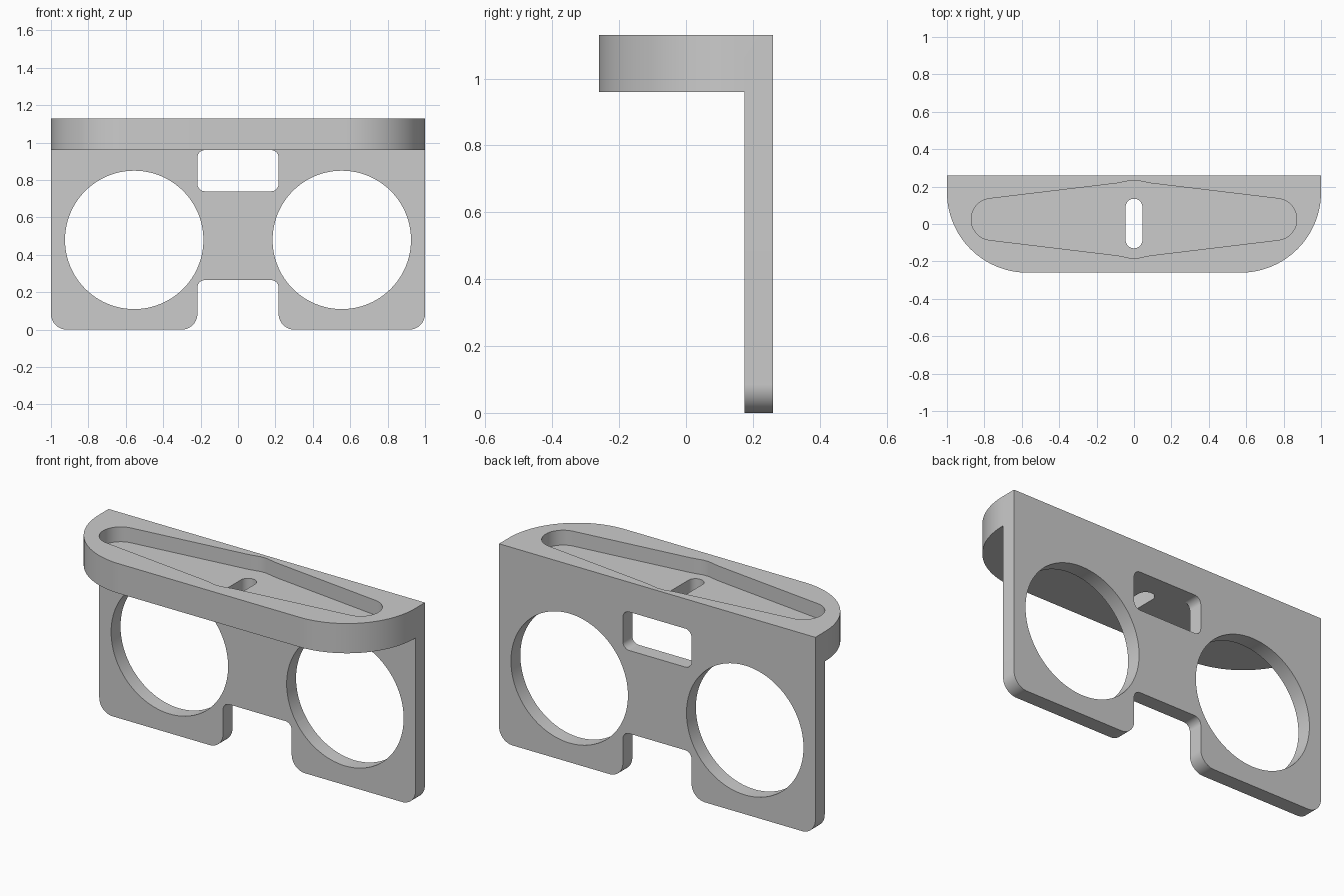
import bpy
import bmesh
import math
from mathutils import Vector

if "Cube" in bpy.data.objects:
    bpy.data.objects.remove(bpy.data.objects["Cube"])

grey = bpy.data.materials.new("plain grey")
grey.use_nodes = True
colour = (0.6, 0.6, 0.6, 1)
grey.diffuse_color = colour
grey.node_tree.nodes["Principled BSDF"].inputs["Base Color"].default_value = colour


def rounded(corners, steps=16):
    """Turn (u, v, radius) corners into an outline with rounded corners."""
    outline = []
    for i, (u, v, r) in enumerate(corners):
        p = Vector((u, v, 0))
        if r == 0:
            outline.append(p)
            continue
        a = (Vector((*corners[i - 1][:2], 0)) - p).normalized()
        b = (Vector((*corners[(i + 1) % len(corners)][:2], 0)) - p).normalized()
        half = a.angle(b) / 2
        reach = r / math.tan(half)
        centre = p + (a + b).normalized() * r / math.sin(half)
        start = (p + a * reach - centre).normalized()
        end = (p + b * reach - centre).normalized()
        outline += [centre + start.slerp(end, k / steps) * r for k in range(steps + 1)]
    return outline


def rectangle(u0, u1, v0, v1, r):
    return rounded([(u0, v0, r), (u1, v0, r), (u1, v1, r), (u0, v1, r)])


def prism(name, outline, low, high, upright=False):
    """Extrude an outline along z, or along y when upright."""
    def place(p, w):
        return (p.x, w, p.y) if upright else (p.x, p.y, w)
    bm = bmesh.new()
    face = bm.faces.new([bm.verts.new(place(p, low)) for p in outline])
    new = bmesh.ops.extrude_face_region(bm, geom=[face])["geom"]
    shift = Vector(place(Vector((0, 0, 0)), high - low))
    bmesh.ops.translate(bm, vec=shift, verts=[g for g in new if isinstance(g, bmesh.types.BMVert)])
    bmesh.ops.recalc_face_normals(bm, faces=bm.faces)
    mesh = bpy.data.meshes.new(name)
    bm.to_mesh(mesh)
    bm.free()
    mesh.materials.append(grey)
    obj = bpy.data.objects.new(name, mesh)
    bpy.context.collection.objects.link(obj)
    return obj


def combine(target, tool, operation):
    """Apply a boolean and discard the tool."""
    mod = target.modifiers.new(operation.lower(), "BOOLEAN")
    mod.operation, mod.solver, mod.object = operation, "EXACT", tool
    bpy.context.view_layer.objects.active = target
    bpy.ops.object.modifier_apply(modifier=mod.name)
    bpy.data.objects.remove(tool)


BACK, FRONT, PLATE_FRONT = 0.26, -0.26, 0.175
SHELF_BOTTOM, TOP, POCKET_FLOOR = 0.96, 1.13, 1.045

# Shelf with large rounded front corners
holder = prism("holder_body", rounded([
    (-1, BACK, 0), (1, BACK, 0), (1, FRONT, 0.43), (-1, FRONT, 0.43)], 32),
    SHELF_BOTTOM, TOP)

# Upright plate with a notch between its two feet
half = [(0.217, 0.265, 0.04), (0.217, 0, 0.085), (1, 0, 0.085), (1, 1, 0)]
plate = prism("plate", rounded(half + [(-x, z, r) for x, z, r in reversed(half)]),
              PLATE_FRONT, BACK, upright=True)
combine(holder, plate, "UNION")

# Two round openings
for side in (-1, 1):
    ring = [Vector((side * 0.555 + 0.37 * math.cos(t), 0.48 + 0.37 * math.sin(t), 0))
            for t in (math.tau * k / 96 for k in range(96))]
    combine(holder, prism("round_cutter", ring, 0.1, 0.4, upright=True), "DIFFERENCE")

# Window under the shelf
window = rectangle(-0.217, 0.217, 0.74, SHELF_BOTTOM, 0.04)
combine(holder, prism("window_cutter", window, 0.1, 0.4, upright=True), "DIFFERENCE")

# Tapered pocket in the shelf top, widest at the middle
MID = 0.025
quarter = [(0.02, 0.208, 0), (0.04, 0.203, 0), (0.09, 0.193, 0), (0.87, 0.099, 0.11)]
right = quarter + [(x, -y, r) for x, y, r in reversed(quarter)]
ends = right + [(-x, -y, r) for x, y, r in right]
pocket = rounded([(x, y + MID, r) for x, y, r in ends])
combine(holder, prism("pocket_cutter", pocket, POCKET_FLOOR, 1.3), "DIFFERENCE")

# Slot through the pocket floor
slot = rectangle(-0.045, 0.045, -0.13, 0.135, 0.0449)
combine(holder, prism("slot_cutter", slot, 0.9, 1.2), "DIFFERENCE")

# Smooth the curved walls and keep edges sharp
bpy.ops.object.select_all(action="DESELECT")
holder.select_set(True)
bpy.context.view_layer.objects.active = holder
bpy.ops.object.shade_smooth_by_angle(angle=math.radians(25))
